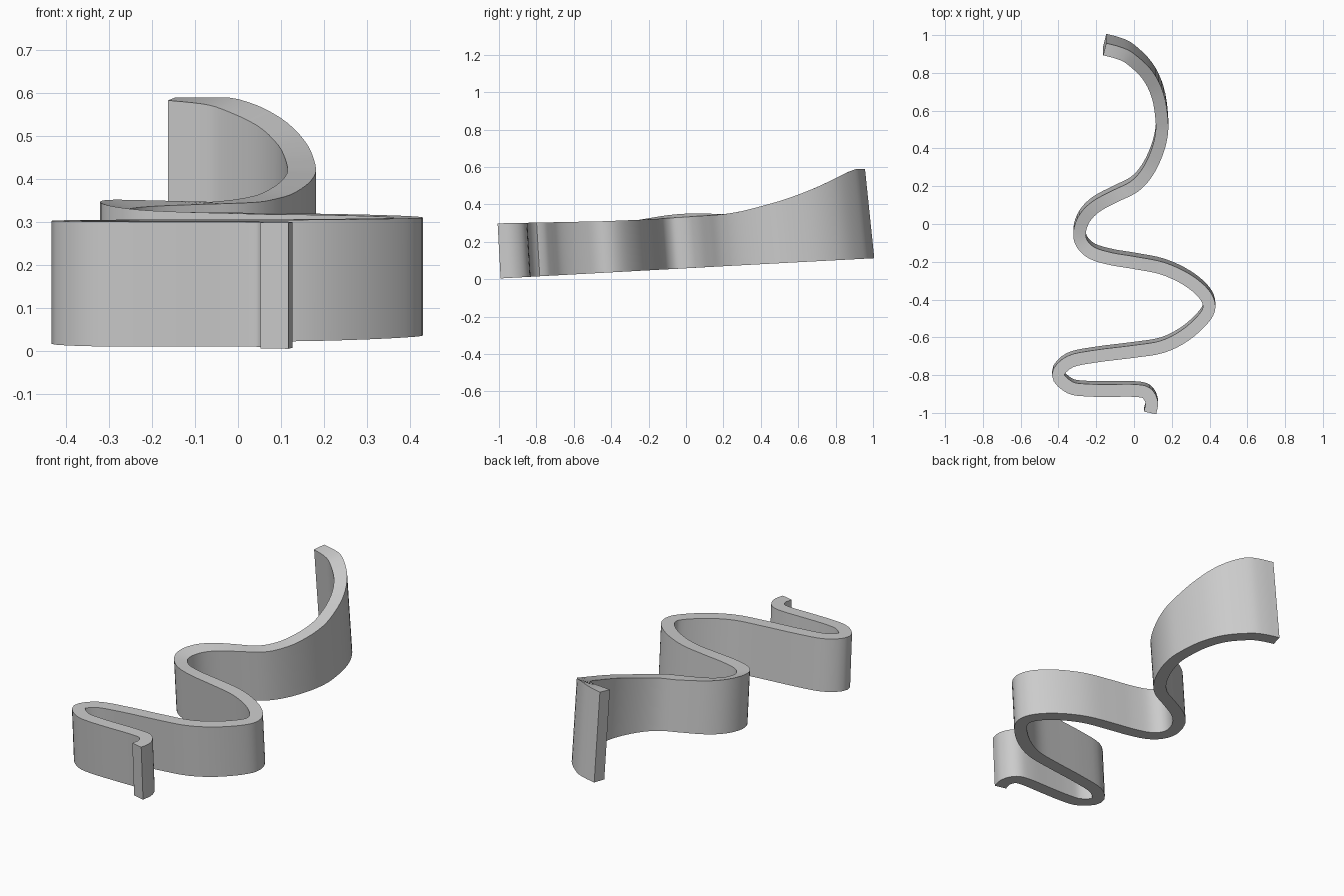
import bpy, bmesh, math
from mathutils import Vector

if "Cube" in bpy.data.objects:
    bpy.data.objects.remove(bpy.data.objects["Cube"])

# Centreline of the ribbon wall's top face, front to back (x, y)
PATH = [(0.085, -1.0), (0.094, -0.945), (0.065, -0.895), (0, -0.882), (-0.12, -0.882),
        (-0.25, -0.88), (-0.34, -0.865), (-0.402, -0.80), (-0.34, -0.73), (-0.2, -0.70),
        (0, -0.675), (0.15, -0.65), (0.27, -0.59), (0.365, -0.505), (0.398, -0.44),
        (0.37, -0.37), (0.28, -0.295), (0.15, -0.235), (0, -0.205), (-0.12, -0.185),
        (-0.22, -0.155), (-0.275, -0.105), (-0.288, -0.045), (-0.262, 0.03),
        (-0.2, 0.093), (-0.1, 0.147), (0, 0.197), (0.065, 0.265), (0.115, 0.36),
        (0.144, 0.46), (0.147, 0.55), (0.125, 0.68), (0.07, 0.79), (-0.02, 0.875),
        (-0.08, 0.905), (-0.155, 0.925)]
# Height of the top face along the depth (y, z)
TOP = [(-1.1, 0.297), (-0.8, 0.303), (-0.45, 0.31), (-0.2, 0.32), (0, 0.333), (0.2, 0.347),
       (0.3, 0.364), (0.4, 0.39), (0.5, 0.418), (0.6, 0.452), (0.7, 0.492), (0.8, 0.54),
       (0.87, 0.575), (0.91, 0.59), (1.1, 0.59)]
HALF = 0.033
STEPS = 4


def catmull(pts, steps):
    p = [Vector(q) for q in pts]
    p = [2 * p[0] - p[1]] + p + [2 * p[-1] - p[-2]]
    out = []
    for i in range(1, len(p) - 2):
        a, b, c, d = p[i - 1:i + 3]
        for k in range(steps):
            t = k / steps
            out.append(0.5 * (2 * b + (c - a) * t + (2 * a - 5 * b + 4 * c - d) * t * t
                              + (3 * b - a - 3 * c + d) * t ** 3))
    return out + [p[-2]]


def top_z(y):
    for (y0, z0), (y1, z1) in zip(TOP, TOP[1:]):
        if y <= y1:
            return z0 + (z1 - z0) * (y - y0) / (y1 - y0)
    return TOP[-1][1]


line = catmull(PATH, STEPS)
bm = bmesh.new()
rings = []
for i, c in enumerate(line):
    d = (line[min(i + 1, len(line) - 1)] - line[max(i - 1, 0)]).normalized()
    n = Vector((-d.y, d.x))
    pair = []
    for side in (1, -1):
        p = c + n * HALF * side
        z = top_z(p.y)
        # slight raised outer lip on the middle bend
        if side == 1 and -0.25 < p.y < 0.2:
            z += 0.018 * math.sin(math.pi * (p.y + 0.25) / 0.45)
        # the wall leans slightly back and its foot lies on a sloping plane
        low = 0.06 + 0.055 * p.y
        lean = 0.055 + 0.025 * (p.y + 1)
        pair.append((bm.verts.new((p.x, p.y, z)),
                     bm.verts.new((p.x, p.y + lean * (z - low), low))))
    (lt, lb), (rt, rb) = pair
    rings.append((lt, rt, rb, lb))

# Skin between the cross-sections, then end caps
for a, b in zip(rings, rings[1:]):
    for k in range(4):
        j = (k + 1) % 4
        bm.faces.new((a[k], a[j], b[j], b[k]))
bm.faces.new(rings[0])
bm.faces.new(rings[-1])
bmesh.ops.recalc_face_normals(bm, faces=bm.faces)

mesh = bpy.data.meshes.new("ribbon_wall")
bm.to_mesh(mesh)
bm.free()
wall = bpy.data.objects.new("ribbon_wall", mesh)
bpy.context.collection.objects.link(wall)
bpy.context.view_layer.objects.active = wall
wall.select_set(True)
bpy.ops.object.shade_smooth_by_angle(angle=math.radians(35))
